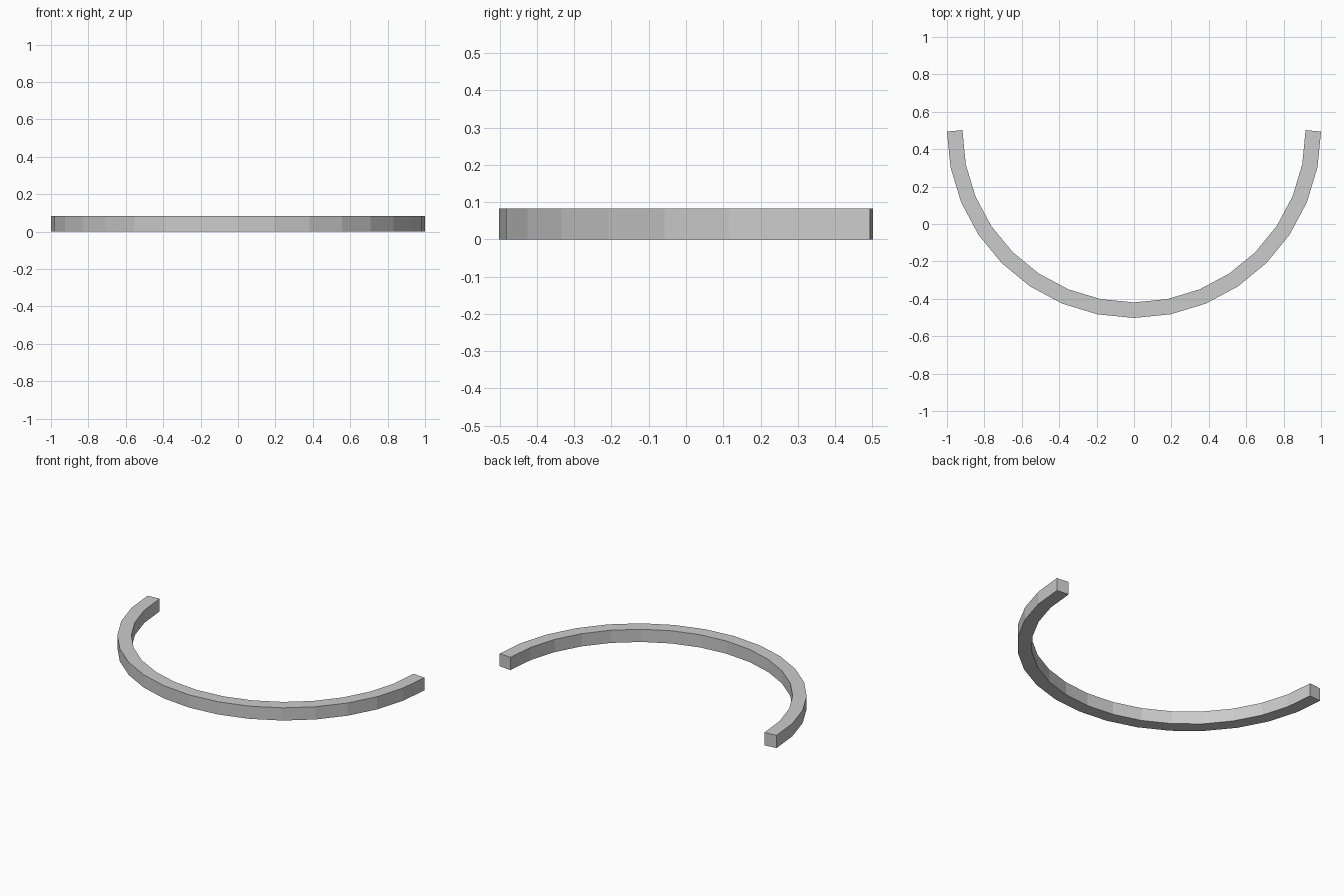
import bpy, bmesh, math
from mathutils import Vector

if "Cube" in bpy.data.objects:
    bpy.data.objects.remove(bpy.data.objects["Cube"])

W = 0.083            # square bar thickness
R = 0.9587           # centreline radius
CY = 0.498           # arc centre in y
N = 16               # segments over the half circle
STEP = math.pi / N

bm = bmesh.new()
rings = []
for i in range(N + 1):
    a = math.pi + i * STEP
    centre = Vector((R * math.cos(a), CY + R * math.sin(a), 0))
    # end cuts are square to the last straight segment
    na = a + (STEP / 2 if i == 0 else -STEP / 2 if i == N else 0)
    n = Vector((math.cos(na), math.sin(na), 0)) * W / 2
    up = Vector((0, 0, W))
    rings.append([bm.verts.new(p) for p in
                  (centre - n, centre + n, centre + n + up, centre - n + up)])

# bar sides
for r, s in zip(rings, rings[1:]):
    for k in range(4):
        j = (k + 1) % 4
        bm.faces.new((r[k], r[j], s[j], s[k]))
# end caps
bm.faces.new(rings[0])
bm.faces.new(rings[-1][::-1])
bmesh.ops.recalc_face_normals(bm, faces=bm.faces)

mesh = bpy.data.meshes.new("curved_bar")
bm.to_mesh(mesh)
bm.free()
bpy.context.collection.objects.link(bpy.data.objects.new("curved_bar", mesh))
